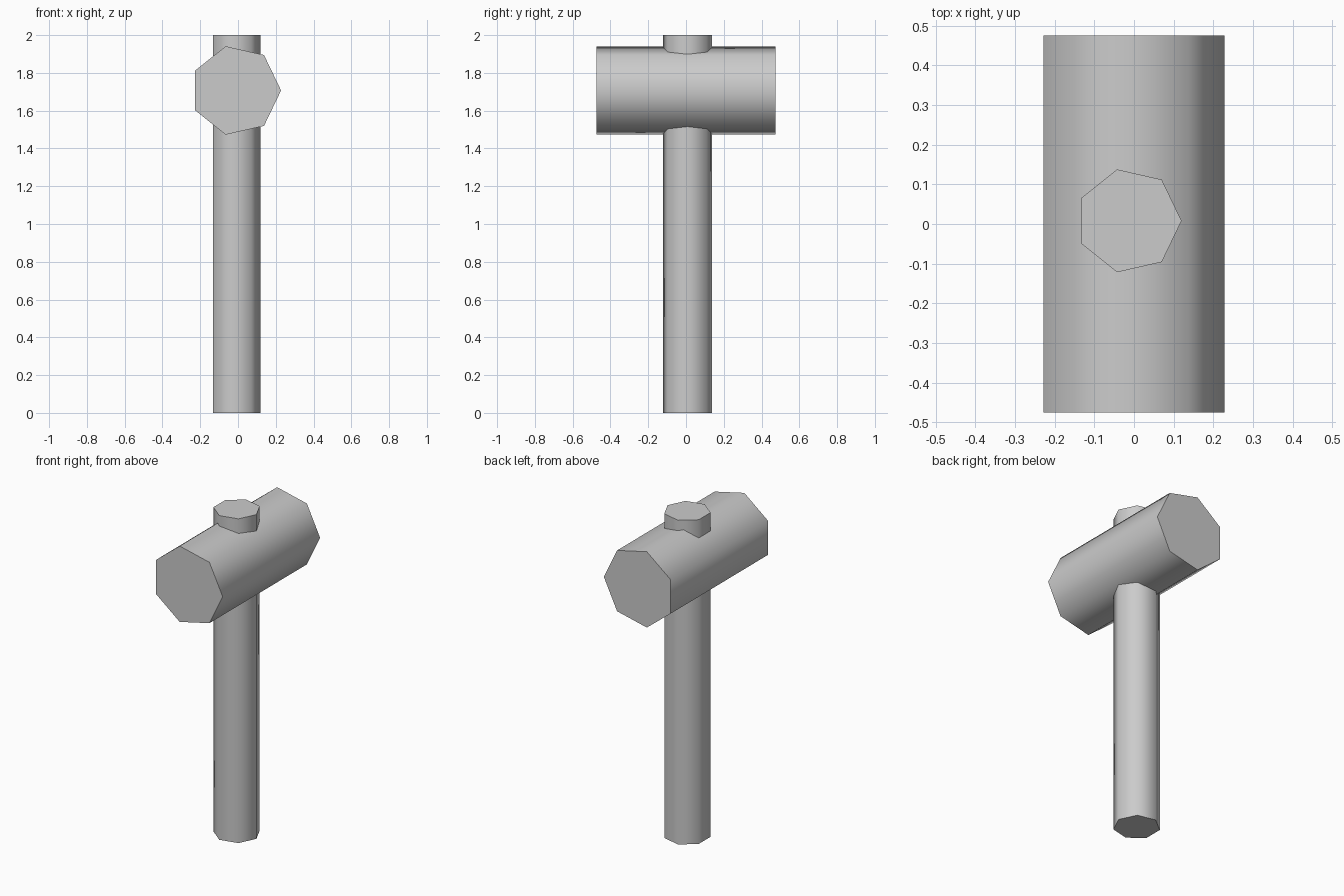
import bpy, bmesh
from math import sin, cos, tau, radians
from mathutils import Vector

if "Cube" in bpy.data.objects:
    bpy.data.objects.remove(bpy.data.objects["Cube"])

SIDES = 7


def prism(name, start, end, u, v, radius):
    """Seven-sided bar from start to end, with its first corner along u."""
    start, end, u, v = map(Vector, (start, end, u, v))
    bm = bmesh.new()
    ring = [bm.verts.new(start + radius * (u * cos(tau * i / SIDES) + v * sin(tau * i / SIDES)))
            for i in range(SIDES)]
    base = bm.faces.new(ring)
    ext = bmesh.ops.extrude_face_region(bm, geom=[base], use_keep_orig=True)
    top = [g for g in ext["geom"] if isinstance(g, bmesh.types.BMVert)]
    bmesh.ops.translate(bm, verts=top, vec=end - start)
    bmesh.ops.recalc_face_normals(bm, faces=bm.faces)
    mesh = bpy.data.meshes.new(name)
    bm.to_mesh(mesh)
    bm.free()
    obj = bpy.data.objects.new(name, mesh)
    bpy.context.collection.objects.link(obj)
    # Rounded sides, crisp end caps
    bpy.ops.object.select_all(action='DESELECT')
    obj.select_set(True)
    bpy.context.view_layer.objects.active = obj
    bpy.ops.object.shade_smooth_by_angle(angle=radians(60))
    return obj


# Upright shaft, poking out above the head
prism("handle", (-0.013, 0.008, 0), (-0.013, 0.008, 2), (1, 0, 0), (0, 1, 0), 0.133)

# Mallet head lying front to back
prism("mallet_head", (-0.012, -0.475, 1.707), (-0.012, 0.475, 1.707), (1, 0, 0), (0, 0, 1), 0.24)
